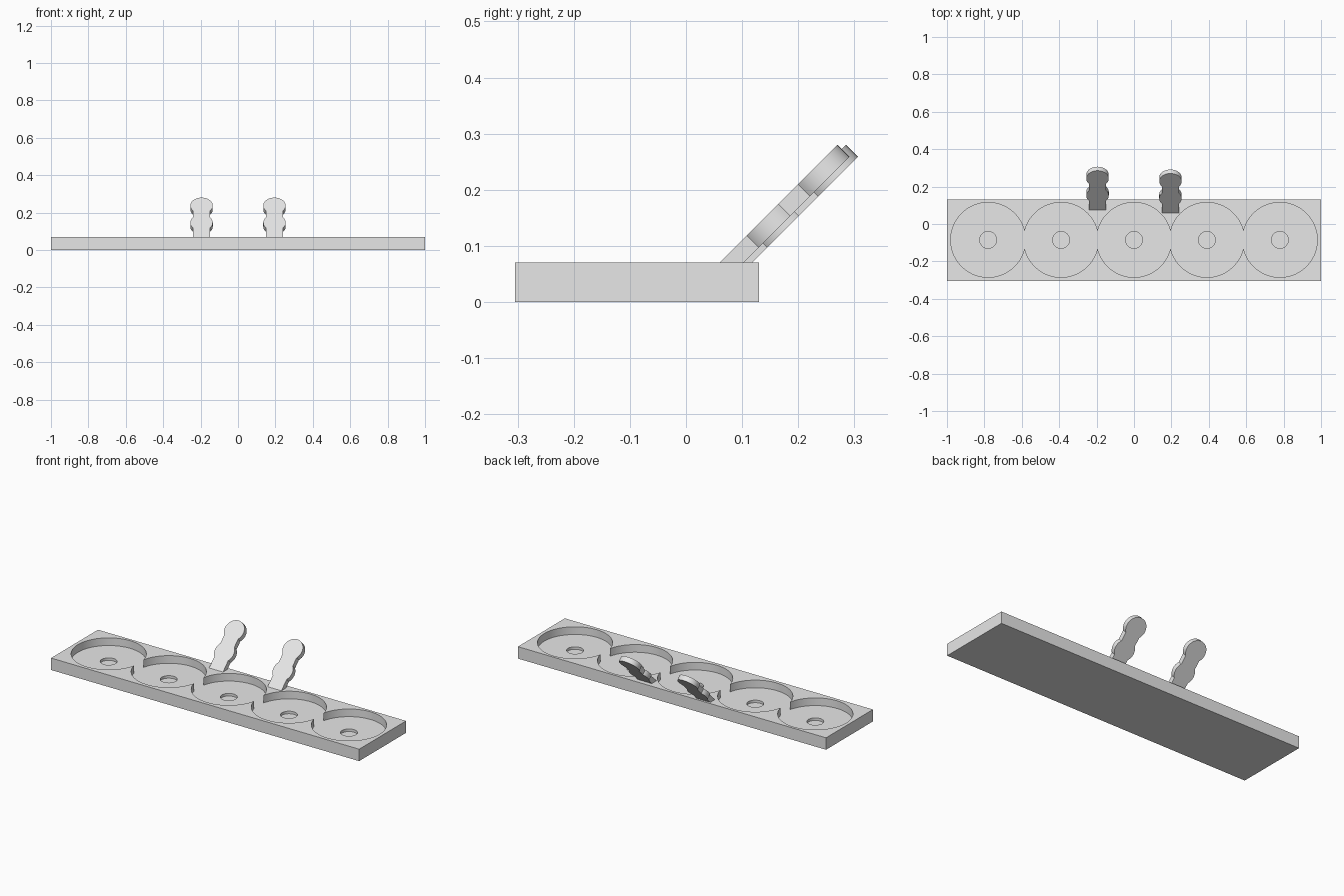
import bpy
import bmesh
from math import sin, cos, acos, pi, radians
from mathutils import Matrix

cube = bpy.data.objects.get("Cube")
if cube:
    bpy.data.objects.remove(cube)

grey = bpy.data.materials.new("plain_grey")
grey.use_nodes = True
grey.diffuse_color = (0.8, 0.8, 0.8, 1)
grey.node_tree.nodes["Principled BSDF"].inputs["Base Color"].default_value = (0.8, 0.8, 0.8, 1)

TOP = 0.07        # tray top
FLOOR = 0.025     # pocket floor
DIMPLE = 0.01     # dimple floor


def add_object(name, bm):
    bmesh.ops.recalc_face_normals(bm, faces=bm.faces)
    mesh = bpy.data.meshes.new(name)
    bm.to_mesh(mesh)
    bm.free()
    mesh.materials.append(grey)
    obj = bpy.data.objects.new(name, mesh)
    bpy.context.collection.objects.link(obj)
    return obj


def activate(obj):
    bpy.ops.object.select_all(action='DESELECT')
    obj.select_set(True)
    bpy.context.view_layer.objects.active = obj


def cut_round(target, x, y, radius, bottom, segments):
    """Sink a round recess into the target down to the given height."""
    height = 0.1
    bm = bmesh.new()
    bmesh.ops.create_cone(bm, cap_ends=True, segments=segments, radius1=radius,
                          radius2=radius, depth=height,
                          matrix=Matrix.Translation((x, y, bottom + height / 2)))
    cutter = add_object("recess_cutter", bm)
    cutter.hide_render = True
    mod = target.modifiers.new("recess", 'BOOLEAN')
    mod.operation = 'DIFFERENCE'
    mod.solver = 'EXACT'
    mod.object = cutter
    activate(target)
    bpy.ops.object.modifier_apply(modifier=mod.name)
    bpy.data.objects.remove(cutter)


def make_peg(name, x, y):
    """Flat tilted peg: a straight stem with two round bulges."""
    half, radius, steps = 0.045, 0.06, 20
    meet = acos(half / radius)      # where a bulge leaves the stem
    side = [(half, 0)]
    for centre, end in ((0.108, meet), (0.237, pi / 2)):
        for i in range(steps + 1):
            a = -meet + (end + meet) * i / steps
            side.append((radius * cos(a), centre + radius * sin(a)))
    outline = side + [(-px, py) for px, py in reversed(side[:-1])]
    bm = bmesh.new()
    face = bm.faces.new([bm.verts.new((px, py, 0)) for px, py in outline])
    back = bmesh.ops.extrude_face_region(bm, geom=[face])
    verts = [v for v in back["geom"] if isinstance(v, bmesh.types.BMVert)]
    bmesh.ops.translate(bm, verts=verts, vec=(0, 0, -0.03))
    peg = add_object(name, bm)
    peg.location = (x, y, TOP)
    peg.rotation_euler.x = radians(45)
    return peg


# Tray block
bm = bmesh.new()
bmesh.ops.create_cube(bm, size=1)
bmesh.ops.scale(bm, verts=bm.verts, vec=(2, 0.435, TOP))
bmesh.ops.translate(bm, verts=bm.verts, vec=(0, -0.0875, TOP / 2))
tray = add_object("tray", bm)

# Row of overlapping pockets, each with a small central dimple
centres = [0.39 * i for i in range(-2, 3)]
for cx in centres:
    cut_round(tray, cx, -0.085, 0.2, FLOOR, 96)
for cx in centres:
    cut_round(tray, cx, -0.085, 0.045, DIMPLE, 48)

# Two leaning pegs along the back edge
pegs = [make_peg("right_peg", -0.195, 0.075), make_peg("left_peg", 0.195, 0.06)]

for obj in [tray] + pegs:
    activate(obj)
    bpy.ops.object.shade_smooth_by_angle(angle=radians(30))
